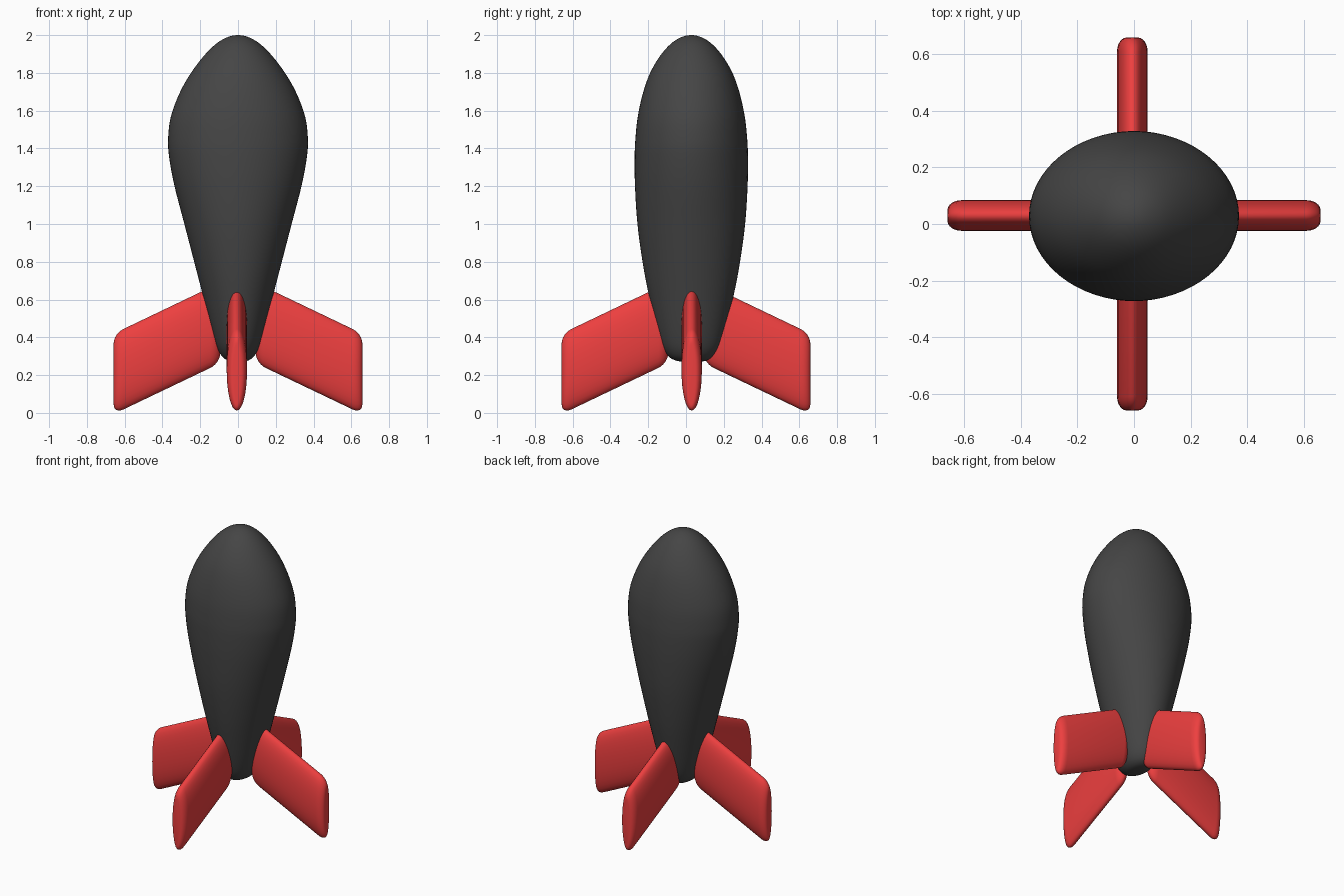
import bpy, math
from mathutils import Matrix, Vector

if "Cube" in bpy.data.objects:
    bpy.data.objects.remove(bpy.data.objects["Cube"])


def material(name, color):
    m = bpy.data.materials.new(name)
    m.diffuse_color = color
    m.use_nodes = True
    m.node_tree.nodes["Principled BSDF"].inputs["Base Color"].default_value = m.diffuse_color
    return m


def loft(name, rings, mat, matrix=Matrix()):
    """Skin equal-sized closed rings, cap both ends, shade smooth."""
    n = len(rings[0])
    verts = [matrix @ Vector(p) for ring in rings for p in ring]
    faces = [list(range(n))[::-1], [(len(rings) - 1) * n + i for i in range(n)]]
    for k in range(len(rings) - 1):
        for i in range(n):
            j = (i + 1) % n
            faces.append([k * n + i, k * n + j, (k + 1) * n + j, (k + 1) * n + i])
    me = bpy.data.meshes.new(name)
    me.from_pydata(verts, [], faces)
    me.polygons.foreach_set("use_smooth", [True] * len(me.polygons))
    me.materials.append(mat)
    ob = bpy.data.objects.new(name, me)
    bpy.context.collection.objects.link(ob)
    return ob


def catmull(a, b, c, d, t):
    return 0.5 * (2 * b + (c - a) * t + (2 * a - 5 * b + 4 * c - d) * t * t
                  + (3 * b - a - 3 * c + d) * t ** 3)


dark = material("dark_grey", (0.06, 0.06, 0.06, 1))
red = material("red", (0.85, 0.05, 0.05, 1))

# Body: oval cross-sections (z, half width, half depth) from tail to nose
profile = [(0.27, 0.005, 0.005), (0.28, 0.06, 0.09), (0.325, 0.102, 0.14),
           (0.42, 0.135, 0.176), (0.63, 0.188, 0.226), (0.8, 0.232, 0.258),
           (1.0, 0.284, 0.285), (1.2, 0.336, 0.298), (1.35, 0.364, 0.3),
           (1.45, 0.37, 0.296), (1.57, 0.355, 0.283), (1.7, 0.306, 0.254),
           (1.81, 0.242, 0.213), (1.91, 0.163, 0.15), (1.975, 0.085, 0.08),
           (2.0, 0.003, 0.003)]
pts = [Vector(p) for p in profile]
flip = lambda v: Vector((v.x, -v.y, -v.z))
pts = [flip(pts[1])] + pts + [flip(pts[-2])]
sections = [catmull(*pts[k:k + 4], s / 5) for k in range(len(pts) - 3) for s in range(5)]
sections.append(pts[-2])
N = 64
angles = [2 * math.pi * i / N for i in range(N)]
loft("body", [[(rx * math.cos(a), 0.028 + ry * math.sin(a), z) for a in angles]
              for z, rx, ry in sections], dark)

# Fins: swept-back blade of oval section with rounded ends, pointing along +x
X0, X1, R = 0.095, 0.658, 0.05
HALF_HEIGHT, HALF_THICK = 0.213, 0.054
steps = [math.pi / 2 * i / 6 for i in range(7)]
stations = [(X0 + R * (1 - math.sin(t)), 1 - math.cos(t)) for t in reversed(steps)]
stations = [(X0 + R * (1 - math.cos(t)), 1 - math.sin(t)) for t in steps]
stations += [(X1 - R * (1 - math.sin(t)), 1 - math.cos(t)) for t in steps]
fin_rings = []
for x, inset in stations:
    mid = 0.33 - 0.478 * (x - 0.4)
    h, w = HALF_HEIGHT - 0.05 * inset, HALF_THICK - 0.034 * inset
    ring = []
    for a in angles[::2]:
        c, s = math.cos(a), math.sin(a)
        ring.append((x, w * math.copysign(abs(c) ** 0.95, c),
                     mid + h * math.copysign(abs(s) ** 0.95, s)))
    fin_rings.append(ring)

for name, deg, offset in (("right_fin", 0, (0, 0.03, 0)), ("back_fin", 90, (-0.006, 0, 0)),
                          ("left_fin", 180, (0, 0.03, 0)), ("front_fin", 270, (-0.006, 0, 0))):
    loft(name, fin_rings, red,
         Matrix.Translation(offset) @ Matrix.Rotation(math.radians(deg), 4, 'Z'))
